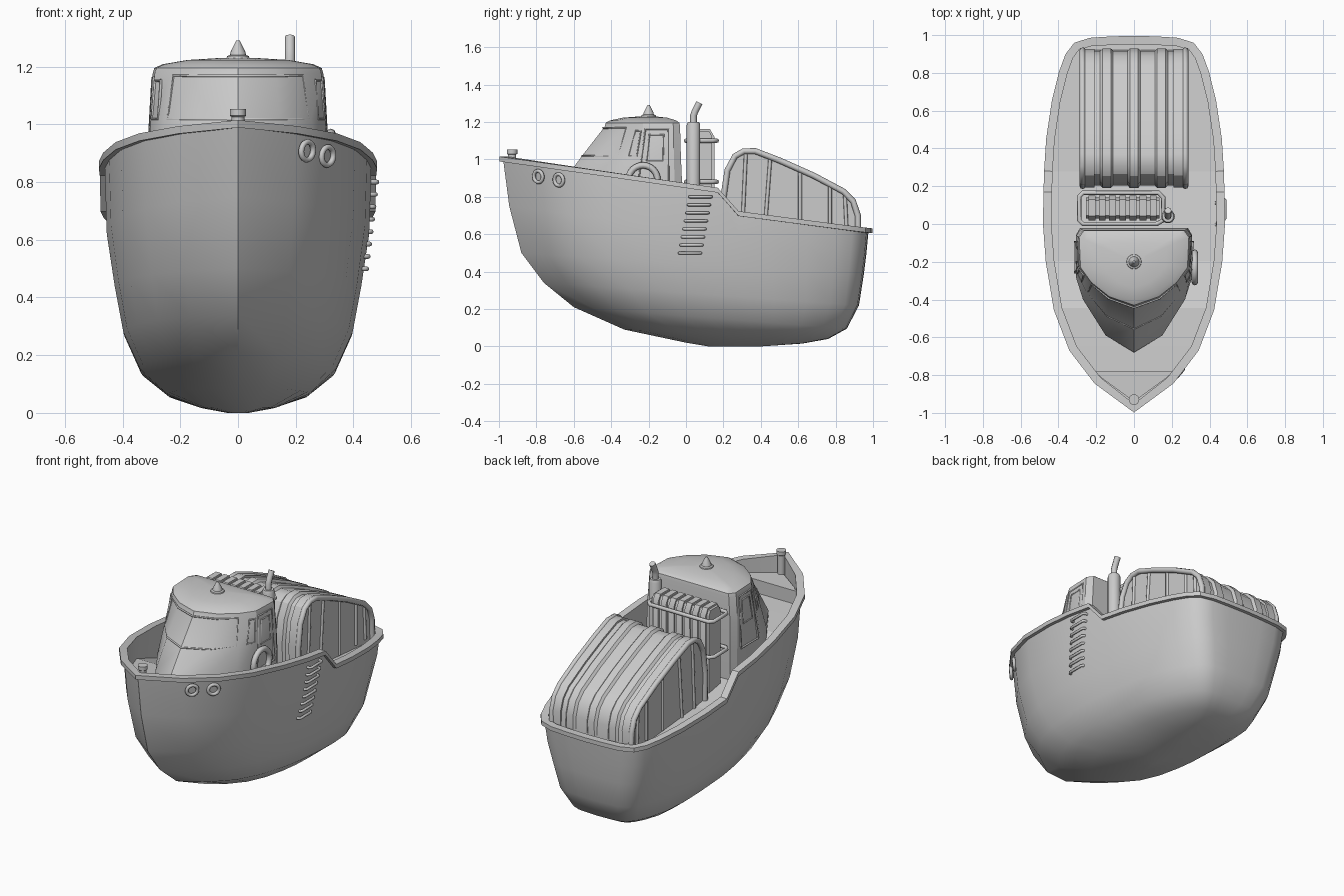
import bpy, bmesh, math
from mathutils import Vector as V

if "Cube" in bpy.data.objects:
    bpy.data.objects.remove(bpy.data.objects["Cube"])


def lerp(pts, x):
    """Piecewise linear lookup in a list of (x, value)."""
    for (a, va), (b, vb) in zip(pts, pts[1:]):
        if x <= b:
            return va + (vb - va) * (x - a) / (b - a)
    return pts[-1][1]


def finish(ob, angle=30):
    bpy.ops.object.select_all(action='DESELECT')
    ob.select_set(True)
    bpy.context.view_layer.objects.active = ob
    bpy.ops.object.shade_smooth_by_angle(angle=math.radians(angle))
    return ob


def loft(name, rings, cap=True, loop=False, angle=30):
    """Skin a stack of closed rings."""
    bm = bmesh.new()
    vs = [[bm.verts.new(p) for p in r] for r in rings]
    n = len(rings[0])
    pairs = list(zip(vs, vs[1:])) + ([(vs[-1], vs[0])] if loop else [])
    for a, b in pairs:
        for i in range(n):
            j = (i + 1) % n
            bm.faces.new((a[i], a[j], b[j], b[i]))
    if cap is True:
        bm.faces.new(vs[0])
    if cap in (True, 'end'):
        bm.faces.new(vs[-1])
    bmesh.ops.recalc_face_normals(bm, faces=bm.faces)
    me = bpy.data.meshes.new(name)
    bm.to_mesh(me)
    bm.free()
    ob = bpy.data.objects.new(name, me)
    bpy.context.collection.objects.link(ob)
    return finish(ob, angle)


def tube(name, pts, r, cyclic=False):
    cu = bpy.data.curves.new(name, 'CURVE')
    cu.dimensions = '3D'
    cu.bevel_depth, cu.bevel_resolution, cu.use_fill_caps = r, 2, True
    sp = cu.splines.new('POLY')
    sp.points.add(len(pts) - 1)
    for q, p in zip(sp.points, pts):
        q.co = (*p, 1)
    sp.use_cyclic_u = cyclic
    ob = bpy.data.objects.new(name, cu)
    bpy.context.collection.objects.link(ob)
    bpy.ops.object.select_all(action='DESELECT')
    ob.select_set(True)
    bpy.context.view_layer.objects.active = ob
    bpy.ops.object.convert(target='MESH')
    return finish(bpy.context.object, 50)


def lathe(name, x, y, prof, n=16):
    """Vertical turned part from (radius, z) pairs."""
    return loft(name, [[(x + r * math.cos(2 * math.pi * i / n), y + r * math.sin(2 * math.pi * i / n), z)
                        for i in range(n)] for r, z in prof], angle=40)


def mirror(half):
    """Half outline (x, y) from bow to stern -> closed outline."""
    inner = [p for p in half if p[0] > 0]
    last = [half[-1]] if half[-1][0] == 0 else []
    return [half[0]] + inner + last + [(-x, y) for x, y in reversed(inner)]


def offset(loop, d):
    out = []
    for i, p in enumerate(loop):
        a, b = loop[i - 1], loop[(i + 1) % len(loop)]
        t = V((b[0] - a[0], b[1] - a[1])).normalized()
        out.append((p[0] + t.y * d, p[1] - t.x * d))
    return out


# Hull: sheer outline scaled down through tilted waterlines
half = [(0, -.978), (.195, -.83), (.325, -.66), (.405, -.45), (.447, -.2), (.462, 0), (.459, .17),
        (.456, .28), (.445, .45), (.415, .65), (.378, .8), (.345, .89), (.305, .943), (.23, .966), (.12, .973),
        (0, .976)]
outline = mirror(half)
sheer = [(-1, 1.005), (.17, .835), (.28, .71), (1, .615)]
Z = [lerp(sheer, y) for _, y in outline]
rings = [[(x, y, z) for (x, y), z in zip(outline, Z)]]
# (front y, back y, front z, back z, width, stern rounding)
for y0, y1, z0, z1, w, c in [(-.945, .965, .75, .5, .985, .03), (-.88, .95, .5, .38, .925, .07),
                             (-.76, .925, .34, .22, .86, .14), (-.6, .86, .21, .095, .735, .22),
                             (-.33, .76, .09, .04, .53, .28), (0, .62, .02, .015, .28, .3),
                             (.12, .4, 0, 0, .08, .3)]:
    ring = []
    for x, y in outline:
        f = (y + .978) / 1.954
        ring.append((x * w * (1 - c * max(0, (f - .8) / .2) ** 2), y0 + (y1 - y0) * f, z0 + (z1 - z0) * f))
    rings.append(ring)
loft("hull", rings, cap='end', angle=40)

# Rub rail along the sheer
rail = [(.02, -.013), (.02, .013), (-.025, .013), (-.025, -.013)]
loft("rail", [[(x, y, z + dz) for (x, y), z in zip(offset(outline, d), Z)] for d, dz in rail],
     cap=False, loop=True)

# Inner bulwark and sloping deck
deck_z = [(-1, .84), (-.45, .81), (-.3, .72), (0, .67), (.28, .62), (1, .56)]
inner = offset(outline, -.025)
deck = [(x, y, lerp(deck_z, y)) for x, y in inner]
loft("bulwark", [[(x, y, z) for (x, y), z in zip(inner, Z)], deck], cap=False)
bm = bmesh.new()
vs = [bm.verts.new(p) for p in deck]
n = len(vs)
for i in range(len(half) - 1):
    bm.faces.new(list(dict.fromkeys((vs[-i % n], vs[i], vs[i + 1], vs[-(i + 1) % n]))))
bmesh.ops.recalc_face_normals(bm, faces=bm.faces)
me = bpy.data.meshes.new("deck")
bm.to_mesh(me)
bm.free()
bpy.context.collection.objects.link(bpy.data.objects.new("deck", me))

# Bow platform and bollard
plat = mirror([(0, -.94), (.165, -.82), (.205, -.78)])
loft("bow_platform", [[(x, y, z) for x, y in plat] for z in (.82, .91)])
lathe("bollard", 0, -.93, [(.022, .9), (.022, 1.025), (.028, 1.03), (.028, 1.053)])

# Wheelhouse: raked walls and domed roof
base = [(0, -.68), (.15, -.59), (.27, -.40), (.308, -.28), (.308, -.06), (.285, -.02)]
top = [(0, -.43), (.13, -.385), (.225, -.31), (.283, -.23), (.29, -.07), (.265, -.035)]


def cabin(u, t, push=0):
    """Point on the right wall; u runs bow to stern, t runs up."""
    i = min(int(u), 4)
    a, b = [V(l[i]).lerp(V(l[i + 1]), u - i) for l in (base, top)]
    p = a.lerp(b, t)
    d = (V(base[i + 1]) - V(base[i])).normalized()
    return V((p.x + d.y * push, p.y - d.x * push, .85 + .335 * t))


walls = [[(x, y, z) for x, y in mirror(base)] for z in (.66, .85)]
mid = [((a[0] + b[0]) * .513, (a[1] + b[1]) / 2) for a, b in zip(base, top)]
walls.append([(x, y, 1.02) for x, y in mirror(mid)])
for s, z in [(1.02, 1.175), (1.0, 1.195), (.9, 1.208), (.6, 1.223), (.2, 1.23)]:
    walls.append([(x * s, -.2 + (y + .2) * s, z) for x, y in mirror(top)])
loft("wheelhouse", walls, angle=28)

# One wrap-around windscreen seam, then window and door frames on both sides
screen = [(1.95, .5), (1, .5), (0, .5)]
lower = [cabin(u, .5, .001) for u in (1.95, 1, 0)]
upper = [cabin(u, .95, .001) for u in (0, 1, 1.95)]
right = lower[:2] + [V((0, lower[2].y, lower[2].z))]
flip = lambda p: (-p.x, p.y, p.z)
tube("windscreen_frame", right + [flip(p) for p in reversed(lower[:2])] + [flip(p) for p in reversed(upper[1:])]
     + [V((0, upper[0].y, upper[0].z))] + upper[1:], .005, True)
frames = {"side_window_frame": [(2.5, .5), (2.95, .5), (2.95, .9), (2.6, .9)],
          "door_frame": [(3.1, 0), (3.85, 0), (3.85, .93), (3.1, .93)],
          "door_window_frame": [(3.25, .42), (3.7, .42), (3.7, .84), (3.25, .84)]}
for name, uv in frames.items():
    for s in (1, -1):
        pts = [cabin(u, t, .004) for u, t in uv]
        tube(name, [(p.x * s, p.y, p.z) for p in pts], .006, True)

# Roof lamp
lathe("roof_lamp", 0, -.2, [(.042, 1.22), (.038, 1.236), (.028, 1.24), (.026, 1.25), (.006, 1.29)])


def ring_part(name, loc, direction, major, minor):
    bpy.ops.mesh.primitive_torus_add(location=loc, rotation=V(direction).to_track_quat('Z', 'Y').to_euler(),
                                     major_radius=major, minor_radius=minor, major_segments=24, minor_segments=8)
    bpy.context.object.name = name
    finish(bpy.context.object, 50)


# Life ring on the right wall, hawse rings on the right bow
ring_part("life_ring", (.322, -.23, .89), (1, 0, 0), .078, .017)
ring_part("hawse_ring", (.24, -.79, .908), (.75, -.66, -.08), .031, .01)
ring_part("hawse_ring", (.31, -.68, .89), (.75, -.66, -.08), .031, .01)

# Exhaust stack
lathe("exhaust_stack", .18, .04, [(.036, .65), (.036, 1.185), (.03, 1.2)])
tube("exhaust_pipe", [(.18, .04, 1.19), (.18, .04, 1.235), (.18, .05, 1.26), (.18, .072, 1.303)], .018)


def extrude_x(name, prof, x0, x1, angle=30):
    return loft(name, [[(x, y, z) for y, z in prof] for x in (x0, x1)], angle=angle)


# Ribbed radiator with guard rails
block = [(.03, .64), (.03, 1.12), (.045, 1.15), (.125, 1.15), (.14, 1.12), (.14, .64)]
extrude_x("radiator", block, -.255, .135)
for i in range(7):
    c = -.222 + i * .054
    extrude_x("radiator_rib", offset(block, -.012), c - .018, c + .018)
for z in (.88, 1.10):
    loop = [(-.29, .02), (-.27, .0), (.12, .0), (.155, .02), (.155, .14), (.13, .165), (-.27, .165), (-.29, .145)]
    tube("guard_rail", [(x, y, z) for x, y in loop], .012, True)

# Cargo canopy: extruded profile, hoops and side bars
prof = [(.205, .60), (.205, .80), (.225, .94), (.265, 1.015), (.31, 1.04), (.37, 1.04), (.5, .99),
        (.68, .91), (.84, .825), (.89, .775), (.915, .70), (.92, .57)]
extrude_x("canopy", prof, -.265, .265)
hoop = offset(prof, -.012)
for c in (-.145, 0, .145):
    loft("canopy_rib", [[(c + dx, y, z) for y, z in offset(prof, d)]
                        for dx, d in ((-.035, 0), (-.022, -.014), (.022, -.014), (.035, 0))])
for s in (1, -1):
    extrude_x("canopy_edge_band", hoop, s * .21, s * .262)
    tube("canopy_hoop", [(s * .272, y, z) for y, z in offset(prof, -.004)], .016)
    for yb, yt in [(.30, .32), (.42, .45), (.61, .61), (.77, .77), (.86, .85)]:
        zt = lerp(prof[1:], yt) - .01
        tube("canopy_bar", [(s * .266, yb, .6), (s * .266, yt, zt)], .01)

# Boarding rungs on the right side
for i in range(8):
    z = .80 - i * .043
    y = .02 - i * .008
    x = .46 - i * .005
    tube("rung", [(x - .015, y, z), (x + .014, y, z), (x + .022, y + .01, z), (x + .022, y + .105, z),
                  (x + .014, y + .115, z), (x - .015, y + .115, z)], .008)
